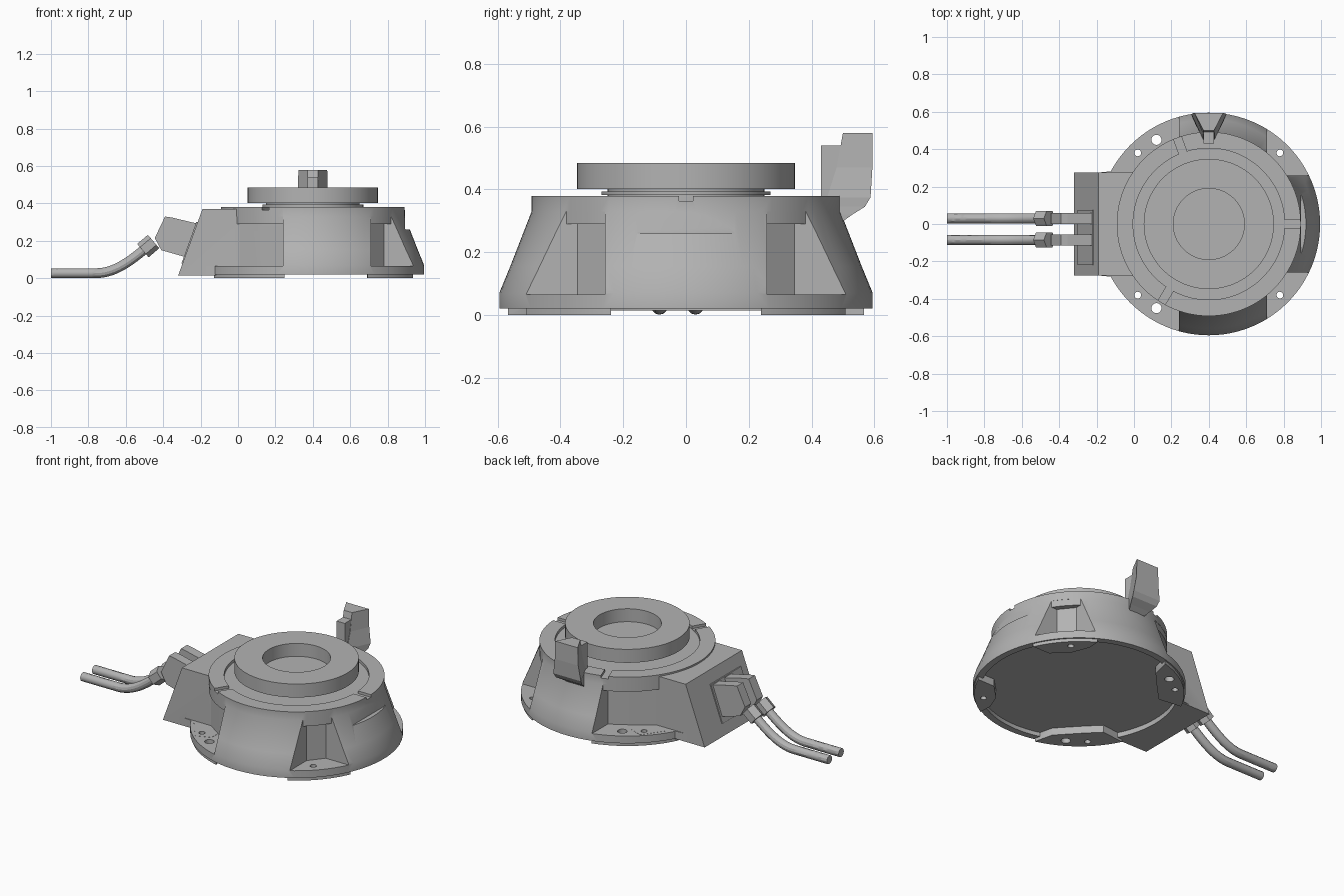
import bpy, bmesh
from math import sin, cos, pi, radians
from mathutils import Vector, Matrix

old = bpy.data.objects.get("Cube")
if old:
    bpy.data.objects.remove(old, do_unlink=True)

CX = 0.4  # axis of the round housing

grey = bpy.data.materials.new("light_grey")
grey.use_nodes = True
tone = (0.45, 0.45, 0.45, 1)
grey.diffuse_color = tone
grey.node_tree.nodes["Principled BSDF"].inputs["Base Color"].default_value = tone


def finish(bm, name):
    bmesh.ops.remove_doubles(bm, verts=bm.verts, dist=1e-5)
    bmesh.ops.recalc_face_normals(bm, faces=bm.faces)
    mesh = bpy.data.meshes.new(name)
    bm.to_mesh(mesh)
    bm.free()
    obj = bpy.data.objects.new(name, mesh)
    bpy.context.collection.objects.link(obj)
    mesh.materials.append(grey)
    return obj


def lathe(name, profile, x=CX, y=0, steps=96):
    bm = bmesh.new()
    verts = [bm.verts.new((x + r, y, z)) for r, z in profile]
    edges = [bm.edges.new(pair) for pair in zip(verts, verts[1:])]
    bmesh.ops.spin(bm, geom=verts + edges, cent=(x, y, 0), axis=(0, 0, 1),
                   angle=2 * pi, steps=steps)
    return finish(bm, name)


def cylinder(name, r, lo, hi, x=CX, y=0, steps=96):
    return lathe(name, [(0, lo), (r, lo), (r, hi), (0, hi)], x, y, steps)


def loft(name, rings):
    bm = bmesh.new()
    loops = [[bm.verts.new(p) for p in ring] for ring in rings]
    n = len(loops[0])
    for a, b in zip(loops, loops[1:]):
        for i in range(n):
            bm.faces.new((a[i], a[(i + 1) % n], b[(i + 1) % n], b[i]))
    bm.faces.new(loops[0])
    bm.faces.new(loops[-1])
    return finish(bm, name)


def plan(name, pts, lo, hi):
    return loft(name, [[(x, y, z) for x, y in pts] for z in (lo, hi)])


def side(name, pts, lo, hi):
    return loft(name, [[(x, y, z) for x, z in pts] for y in (lo, hi)])


def box(name, x, y, z):
    return plan(name, [(x[0], y[0]), (x[1], y[0]), (x[1], y[1]), (x[0], y[1])], *z)


def combine(target, tool, operation):
    mod = target.modifiers.new("bool", 'BOOLEAN')
    mod.operation, mod.solver, mod.object = operation, 'EXACT', tool
    deps = bpy.context.evaluated_depsgraph_get()
    mesh = bpy.data.meshes.new_from_object(target.evaluated_get(deps))
    target.modifiers.remove(mod)
    target.data = mesh
    bpy.data.objects.remove(tool, do_unlink=True)


def arc(r, start, end, n=12):
    angles = [radians(start + (end - start) * i / n) for i in range(n + 1)]
    return [(CX + r * cos(a), r * sin(a)) for a in angles]


def flip(pts, s):
    return [(x, y * s) for x, y in pts]


# Housing: conical shell with four corner pockets
housing = lathe("housing", [(0, .02), (.595, .02), (.595, .07), (.56, .155),
                            (.492, .33), (.492, .38), (0, .38)])
right_pocket = [(.71, .345), (.78, .258), (1.1, .258), (1.1, .8), (.71, .8)]
left_pocket = [(.24, .42), (.12, .35), (0, .27), (-.4, .27), (-.4, .8), (.24, .8)]
for s in (1, -1):
    for pts in (right_pocket, left_pocket):
        combine(housing, plan("pocket", flip(pts, s), .065, .33), 'DIFFERENCE')
combine(housing, cylinder("rim", .491, .29, .375), 'UNION')

# Sloped cable block and its flange fillets
block = side("block", [(-.32, .015), (.3, .015), (.3, .37), (-.19, .37)], -.275, .275)
combine(housing, block, 'UNION')
fillet = [(-.19, .2), (-.19, .275), (-.12, .282), (-.08, .31), (-.04, .365),
          (.01, .435), (.1, .4), (.1, .2)]
for s in (1, -1):
    combine(housing, plan("fillet", flip(fillet, s), .021, .066), 'UNION')

# Underside recess, top recess, rim slots and the flat on the right
combine(housing, cylinder("under_recess", .555, -.1, .045), 'DIFFERENCE')
combine(housing, cylinder("top_recess", .405, .362, .5), 'DIFFERENCE')
for angle in (0, 110, 239):
    slot = box("slot", (.39, .6), (-.022, .022), (.364, .5))
    slot.data.transform(Matrix.Translation((CX, 0, 0)) @ Matrix.Rotation(radians(angle), 4, 'Z'))
    combine(housing, slot, 'DIFFERENCE')
combine(housing, box("flat", (.893, 1.2), (-.155, .155), (.26, .364)), 'DIFFERENCE')

# Feet under the pockets, then screw holes
for s in (1, -1):
    right_foot = arc(.587, 24, 60) + [(.69, .43), (.73, .33), (.82, .24)]
    left_foot = arc(.587, 105, 154) + [(.02, .24), (.1, .32), (.22, .45)]
    for pts in (right_foot, left_foot):
        combine(housing, plan("foot", flip(pts, s), 0, .058), 'UNION')
    for x, y, r in ((.12, .45, .027), (.02, .38, .018), (.78, .38, .018)):
        combine(housing, cylinder("hole", r, -.1, .2, x, y * s, 20), 'DIFFERENCE')

# Turntable: dished ring on a stepped neck
table = lathe("turntable", [(0, .35), (.25, .35), (.25, .382), (.27, .382), (.27, .393),
                            (.25, .393), (.25, .402), (.348, .402), (.348, .485),
                            (.19, .485), (.19, .405), (0, .405)])


# Rear hook: flared column that overhangs the rim
def hook_ring(z, back, wide, front, narrow):
    return [(CX - wide, back, z), (CX + wide, back, z), (CX + narrow, front, z), (CX - narrow, front, z)]


hook = loft("rear_hook", [
    hook_ring(.3, .502, .055, .46, .03), hook_ring(.32, .53, .07, .46, .03),
    hook_ring(.345, .57, .088, .46, .03), hook_ring(.375, .588, .094, .45, .03),
    hook_ring(.47, .594, .08, .48, .03), hook_ring(.58, .594, .077, .5, .028)])
hook_step = box("hook_step", (CX - .028, CX + .028), (.43, .53), (.37, .54))

# Connector plate lying on the sloped face
plate = side("connector_plate", [(-.302, .08), (-.294, .08), (-.215, .3), (-.223, .3)], -.22, .075)

# Two plugs, each with hex nut and cable
cable_dir = Vector((.76, 0, .65))
plug_profile = [(-.39, .33), (-.355, .325), (-.2, .288), (-.27, .11), (-.41, .15), (-.445, .215)]
parts = [housing, table]
for label, y in (("left", .03), ("right", -.085)):
    side(label + "_plug", plug_profile, y - .03, y + .03)

    bm = bmesh.new()
    place = (Matrix.Translation((-.48, y, .172)) @ cable_dir.to_track_quat('Z', 'Y').to_matrix().to_4x4())
    bmesh.ops.create_cone(bm, cap_ends=True, segments=6, radius1=.047, radius2=.047,
                          depth=.075, matrix=place)
    finish(bm, label + "_nut")

    curve = bpy.data.curves.new(label + "_cable", 'CURVE')
    curve.dimensions = '3D'
    curve.bevel_depth, curve.bevel_resolution = .026, 4
    curve.use_fill_caps = True
    curve.resolution_u = 14
    spline = curve.splines.new('BEZIER')
    spline.bezier_points.add(2)
    path = [((-1, y, .027), (.08, 0, 0)), ((-.76, y, .027), (.1, 0, 0)),
            ((-.47, y, .18), cable_dir * .14)]
    for point, (co, handle) in zip(spline.bezier_points, path):
        point.co = co
        point.handle_left = Vector(co) - Vector(handle)
        point.handle_right = Vector(co) + Vector(handle)
    raw = bpy.data.objects.new("cable_path", curve)
    bpy.context.collection.objects.link(raw)
    mesh = bpy.data.meshes.new_from_object(raw.evaluated_get(bpy.context.evaluated_depsgraph_get()))
    bpy.data.objects.remove(raw, do_unlink=True)
    mesh.materials.clear()
    mesh.materials.append(grey)
    cable = bpy.data.objects.new(label + "_cable", mesh)
    bpy.context.collection.objects.link(cable)
    parts.append(cable)

# Smooth the round parts, keeping edges sharp
bpy.ops.object.select_all(action='DESELECT')
for obj in parts:
    obj.select_set(True)
bpy.context.view_layer.objects.active = housing
bpy.ops.object.shade_smooth_by_angle(angle=radians(30))
